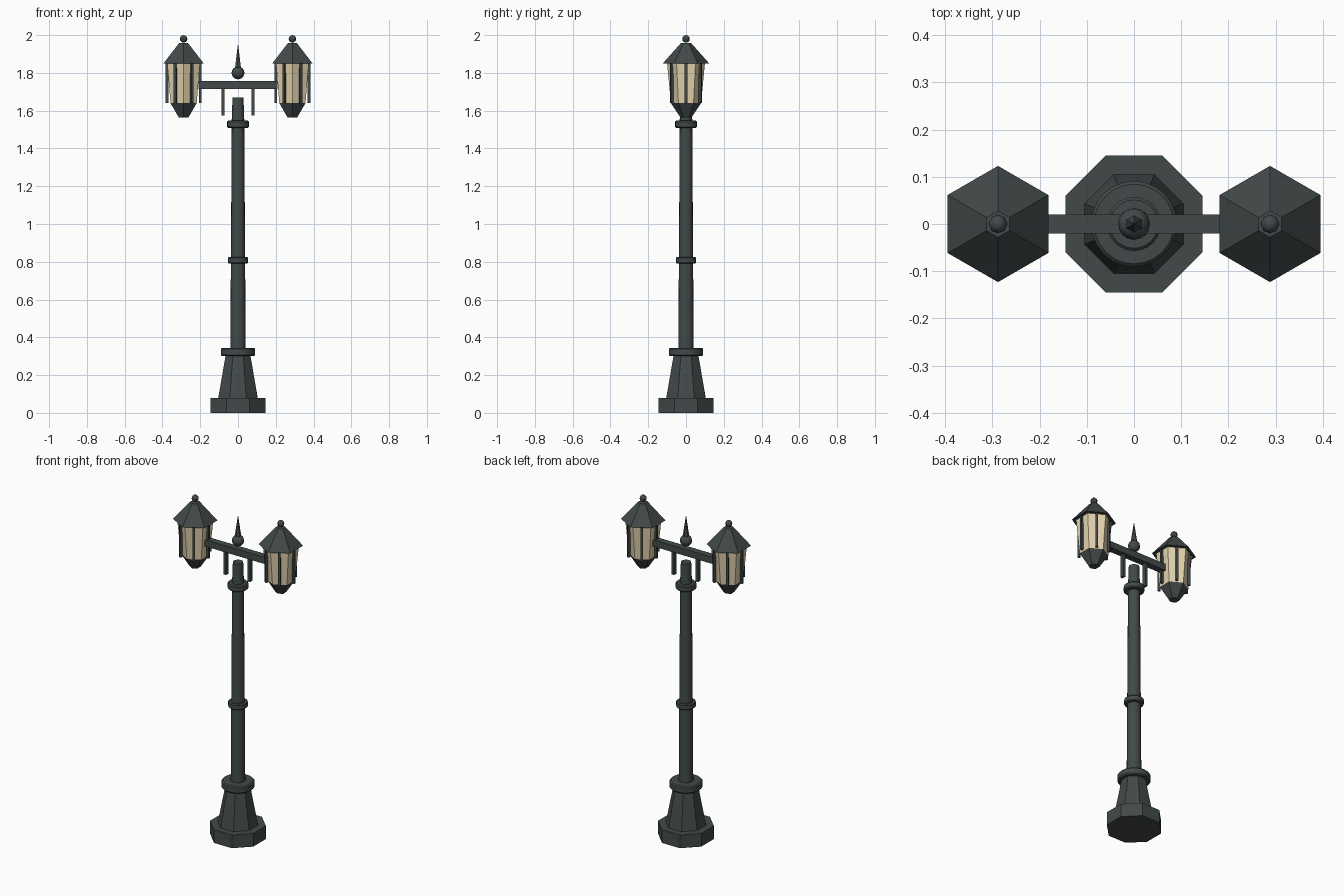
import bpy, bmesh, math
from mathutils import Matrix

if "Cube" in bpy.data.objects:
    bpy.data.objects.remove(bpy.data.objects["Cube"])

def material(name, color):
    m = bpy.data.materials.new(name)
    m.diffuse_color = color
    m.use_nodes = True
    m.node_tree.nodes["Principled BSDF"].inputs["Base Color"].default_value = m.diffuse_color
    return m

METAL = material("dark_metal", (0.055, 0.067, 0.067, 1))
GLASS = material("warm_glass", (0.78, 0.66, 0.42, 1))

def finish(name, bm, mat=METAL, smooth=False):
    bmesh.ops.recalc_face_normals(bm, faces=bm.faces[:])
    me = bpy.data.meshes.new(name)
    bm.to_mesh(me)
    bm.free()
    me.materials.append(mat)
    ob = bpy.data.objects.new(name, me)
    bpy.context.collection.objects.link(ob)
    if smooth:
        bpy.ops.object.select_all(action='DESELECT')
        bpy.context.view_layer.objects.active = ob
        ob.select_set(True)
        bpy.ops.object.shade_smooth_by_angle(angle=math.radians(40))
    return ob

def lathe(name, profile, sides, phase=0.0, x=0.0, mat=METAL, smooth=False):
    """Capped stack of regular polygons from (radius, z) pairs."""
    bm = bmesh.new()
    rings = []
    for r, z in profile:
        rings.append([bm.verts.new((x + r * math.cos(phase + math.tau * i / sides),
                                    r * math.sin(phase + math.tau * i / sides), z))
                      for i in range(sides)])
    for a, b in zip(rings, rings[1:]):
        for i in range(sides):
            j = (i + 1) % sides
            bm.faces.new((a[i], a[j], b[j], b[i]))
    bm.faces.new(rings[0][::-1])
    bm.faces.new(rings[-1])
    return finish(name, bm, mat, smooth)

def box(name, center, size, turn=0.0):
    bm = bmesh.new()
    bmesh.ops.create_cube(bm, size=1, matrix=Matrix.Translation(center)
                          @ Matrix.Rotation(turn, 4, 'Z') @ Matrix.Diagonal((*size, 1)))
    return finish(name, bm)

def ball(name, x, z, r, segs, rings):
    bm = bmesh.new()
    bmesh.ops.create_uvsphere(bm, u_segments=segs, v_segments=rings, radius=r,
                              matrix=Matrix.Translation((x, 0, z)))
    return finish(name, bm, smooth=True)

def collar(name, z, r, h, depth):
    # rounded ring around the post
    c = h * 0.3
    lathe(name, [(r - depth, z - h), (r - c, z - h), (r, z - h + c), (r, z + h - c),
                 (r - c, z + h), (r - depth, z + h)], 24, smooth=True)

# Octagonal base with flats facing the axes
OCT = math.pi / 8
lathe("base_plinth", [(0.157, 0), (0.157, 0.08)], 8, OCT)
lathe("base_pedestal", [(0.113, 0.08), (0.07, 0.31)], 8, OCT)
collar("base_collar", 0.322, 0.091, 0.022, 0.036)

# Post
lathe("post_shaft", [(0.041, 0.30), (0.033, 1.54)], 16, smooth=True)
lathe("post_neck", [(0.034, 1.53), (0.029, 1.67)], 16, smooth=True)
collar("middle_collar", 0.808, 0.054, 0.018, 0.022)
collar("upper_collar", 1.528, 0.057, 0.019, 0.026)

# Crossbar, hanging brackets and central finial
box("crossbar", (0, 0, 1.736), (0.42, 0.04, 0.04))
ball("finial_ball", 0, 1.80, 0.034, 12, 8)
lathe("finial_spike", [(0.02, 1.815), (0.0008, 1.95)], 6, math.pi / 6)

# Two hexagonal lanterns
HEX = math.pi / 6
for side, s in (("left", -1), ("right", 1)):
    x = 0.288 * s
    box(side + "_bracket", (0.08 * s, 0, 1.647), (0.016, 0.024, 0.145))
    lathe(side + "_lantern_cup", [(0.03, 1.565), (0.08, 1.64)], 6, HEX, x)
    lathe(side + "_lantern_glass", [(0.08, 1.64), (0.1, 1.85)], 6, HEX, x, GLASS)
    lathe(side + "_lantern_roof", [(0.123, 1.85), (0.028, 1.957)], 6, HEX, x)
    ball(side + "_lantern_knob", x, 1.98, 0.02, 8, 6)
    for i in range(6):
        a = math.tau * i / 6
        box(f"{side}_lantern_strut_{i + 1}",
            (x + 0.088 * math.cos(a), 0.088 * math.sin(a), 1.745), (0.014, 0.014, 0.21), a)
